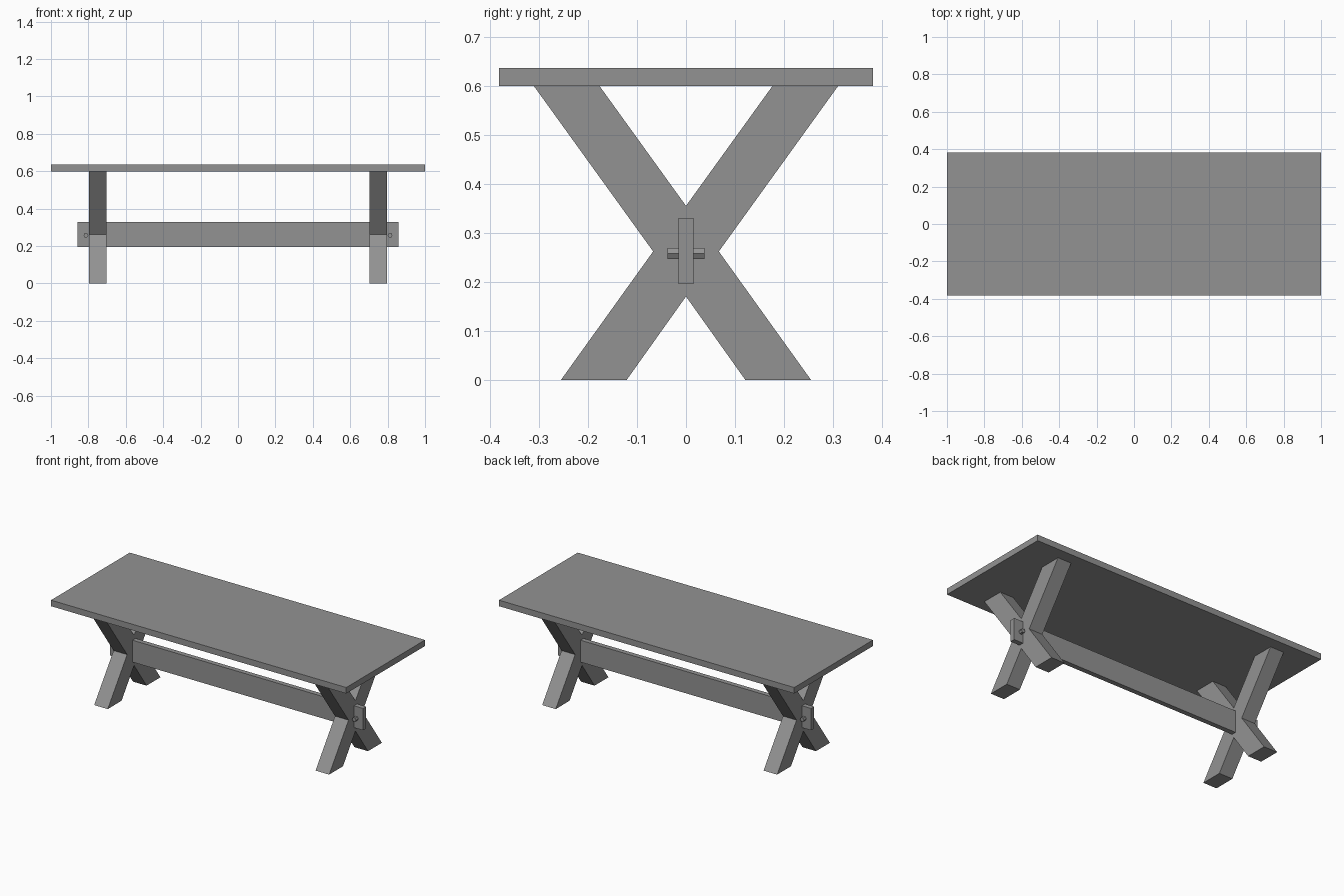
import bpy, bmesh, math

if "Cube" in bpy.data.objects:
    bpy.data.objects.remove(bpy.data.objects["Cube"])

# Dark grey finish shared by every part
grey = bpy.data.materials.new("dark_grey")
grey.diffuse_color = (0.29, 0.29, 0.29, 1)
grey.use_nodes = True
grey.node_tree.nodes["Principled BSDF"].inputs["Base Color"].default_value = grey.diffuse_color


def finish(name, bm):
    bmesh.ops.recalc_face_normals(bm, faces=bm.faces)
    me = bpy.data.meshes.new(name)
    bm.to_mesh(me)
    bm.free()
    me.materials.append(grey)
    ob = bpy.data.objects.new(name, me)
    bpy.context.collection.objects.link(ob)
    return ob


def box(name, x, y, z0, z1):
    bm = bmesh.new()
    bmesh.ops.create_cube(bm, size=1)
    for v in bm.verts:
        v.co = (v.co.x * 2 * x, v.co.y * 2 * y, z0 + (v.co.z + 0.5) * (z1 - z0))
    return finish(name, bm)


def prism(name, outline, x0, x1):
    """Closed (y, z) outline extended from x0 to x1."""
    bm = bmesh.new()
    a, b = ([bm.verts.new((x, y, z)) for y, z in outline] for x in (x0, x1))
    bm.faces.new(a)
    bm.faces.new(b)
    for i in range(len(a)):
        bm.faces.new((a[i - 1], a[i], b[i], b[i - 1]))
    return finish(name, bm)


# Table top and the long stretcher that passes through both trestles
box("table_top", 1.0, 0.381, 0.599, 0.636)
box("stretcher", 0.858, 0.015, 0.196, 0.33)

# Right half of the crossed-leg outline (y, z), mirrored to a full X
half = [(0, 0.17), (0.121, 0), (0.255, 0), (0.067, 0.262), (0.31, 0.599), (0.176, 0.599), (0, 0.355)]
outline = half + [(-y, z) for y, z in half[-2:0:-1]]

for side, s in (("left", -1), ("right", 1)):
    # Crossed legs
    prism(side + "_crossed_legs", outline, s * 0.75 - 0.046, s * 0.75 + 0.046)

    # Six-sided locking peg through the stretcher end
    bpy.ops.mesh.primitive_cylinder_add(vertices=6, radius=0.013, depth=0.076,
                                        location=(s * 0.813, 0, 0.258),
                                        rotation=(math.pi / 2, math.pi / 6, 0))
    peg = bpy.context.object
    peg.name = side + "_peg"
    peg.data.materials.append(grey)
